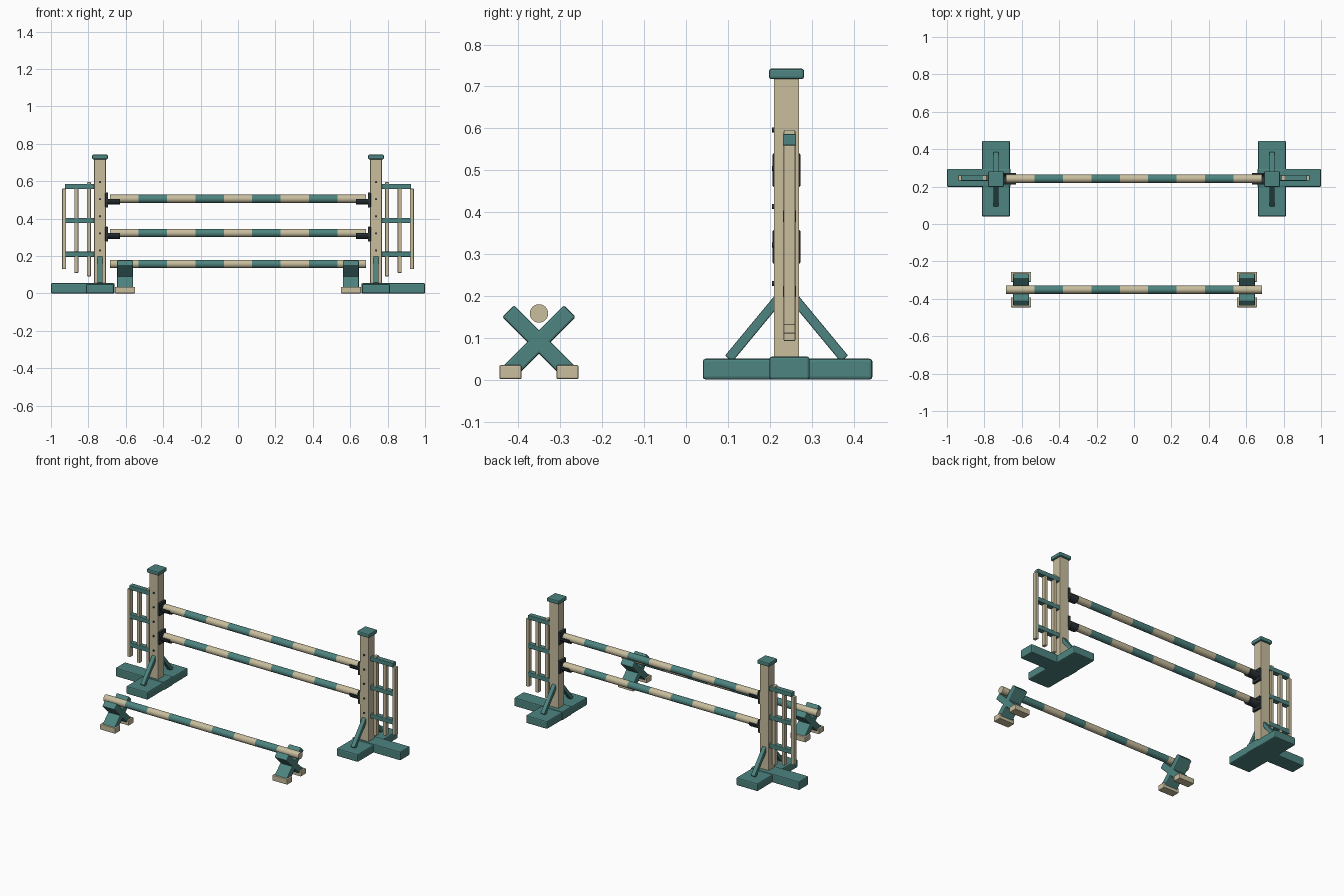
import bpy, bmesh, math
from mathutils import Matrix, Vector

if "Cube" in bpy.data.objects:
    bpy.data.objects.remove(bpy.data.objects["Cube"])


def material(name, rgb):
    m = bpy.data.materials.new(name)
    m.diffuse_color = (*rgb, 1)
    m.use_nodes = True
    m.node_tree.nodes["Principled BSDF"].inputs["Base Color"].default_value = m.diffuse_color
    return m


TEAL = material("teal_paint", (0.075, 0.23, 0.215))
CREAM = material("cream_paint", (0.58, 0.51, 0.34))
DARK = material("dark_metal", (0.025, 0.035, 0.04))


def finish(name, bm, mats, mirror=True, bevel=0.0):
    """Turn a bmesh into an object, optionally bevelled and mirrored to the other side."""
    bmesh.ops.recalc_face_normals(bm, faces=bm.faces)
    me = bpy.data.meshes.new(name)
    bm.to_mesh(me)
    bm.free()
    for m in mats:
        me.materials.append(m)
    ob = bpy.data.objects.new(name, me)
    bpy.context.collection.objects.link(ob)
    if bevel:
        b = ob.modifiers.new("bevel", 'BEVEL')
        b.width, b.segments = bevel, 2
    if mirror:
        ob.modifiers.new("mirror", 'MIRROR').use_axis[0] = True
    return ob


def box(name, centre, size, mat, bevel=0.004, tilt=0.0):
    """Box with an optional rotation about the x axis."""
    bm = bmesh.new()
    mtx = (Matrix.Translation(centre) @ Matrix.Rotation(tilt, 4, 'X')
           @ Matrix.Diagonal((*size, 1)))
    bmesh.ops.create_cube(bm, size=1, matrix=mtx)
    return finish(name, bm, [mat], bevel=bevel)


def striped_pole(name, y, z, r=0.022, half=0.684, bands=9, sides=24):
    """Round pole along x with alternating cream and teal bands."""
    bm = bmesh.new()
    rings = []
    for i in range(bands + 1):
        x = -half + 2 * half * i / bands
        rings.append([bm.verts.new((x, y + r * math.cos(a), z + r * math.sin(a)))
                      for a in (2 * math.pi * k / sides for k in range(sides))])
    for i in range(bands):
        for k in range(sides):
            n = (k + 1) % sides
            f = bm.faces.new((rings[i][k], rings[i][n], rings[i + 1][n], rings[i + 1][k]))
            f.material_index, f.smooth = i % 2, True
    for ring in (rings[0], rings[-1]):
        for e in bm.faces.new(ring).edges:
            e.smooth = False
    return finish(name, bm, [CREAM, TEAL], mirror=False)


def cup(name, y, z, x0, x1, r_in=0.022, r_out=0.031, n=10):
    """Half-round trough that carries a pole end."""
    arc = [math.pi + math.pi * k / n for k in range(n + 1)]
    prof = [(r_out, a) for a in arc] + [(r_in, a) for a in reversed(arc)]
    bm = bmesh.new()
    a_ring, b_ring = ([bm.verts.new((x, y + r * math.cos(a), z + r * math.sin(a)))
                       for r, a in prof] for x in (x0, x1))
    m = len(prof)
    for k in range(m):
        j = (k + 1) % m
        bm.faces.new((a_ring[k], a_ring[j], b_ring[j], b_ring[k]))
    # end faces as quads between outer and inner arcs
    for ring in (a_ring, b_ring):
        for k in range(n):
            bm.faces.new((ring[k], ring[k + 1], ring[m - 2 - k], ring[m - 1 - k]))
    return finish(name, bm, [DARK])


PX, PY = -0.738, 0.24          # post position

# Post, cap and feet
box("post", (PX, PY, 0.375), (0.062, 0.06, 0.70), CREAM, 0.002)
box("post_cap", (PX, PY, 0.73), (0.084, 0.084, 0.025), TEAL, 0.006)
box("cross_foot", (PX, 0.2425, 0.025), (0.15, 0.405, 0.05), TEAL, 0.007)
box("side_foot", (-0.83, 0.247, 0.0275), (0.34, 0.096, 0.055), TEAL, 0.006)

# Diagonal braces in front of and behind the post
for side, label in ((-1, "front_brace"), (1, "back_brace")):
    low = Vector((PX, PY + side * 0.138, 0.05))
    top = Vector((PX, PY + side * 0.018, 0.195))
    d = top - low
    box(label, (low + top) / 2, (0.027, 0.023, d.length), TEAL, 0.003,
        math.atan2(-d.y, d.z))

# Wing of rails and stepped slats
for i, z in enumerate((0.21, 0.39, 0.572)):
    box(f"wing_rail_{i + 1}", (-0.84, 0.247, z), (0.17, 0.032, 0.028), TEAL, 0.003)
for i, (x, z0, z1) in enumerate(((-0.93, 0.13, 0.56), (-0.864, 0.11, 0.577),
                                 (-0.797, 0.092, 0.595))):
    box(f"wing_slat_{i + 1}", (x, 0.247, (z0 + z1) / 2), (0.021, 0.028, z1 - z0),
        CREAM, 0.003)

# Peg holes on the front of the post
for i in range(5):
    bm = bmesh.new()
    bmesh.ops.create_cone(
        bm, cap_ends=True, segments=12, radius1=0.006, radius2=0.006, depth=0.008,
        matrix=Matrix.Translation((PX, 0.2095, 0.23 + i * 0.0915))
        @ Matrix.Rotation(math.pi / 2, 4, 'X'))
    finish(f"peg_hole_{i + 1}", bm, [DARK])

# Jump poles with their cups and plates
for label, z in (("lower", 0.323), ("upper", 0.506)):
    striped_pole(f"{label}_pole", PY + 0.002, z)
    cup(f"{label}_cup", PY + 0.002, z, -0.70, -0.632)
    box(f"{label}_cup_plate", (-0.702, PY, z - 0.006), (0.016, 0.066, 0.08), DARK, 0.003)

# Low ground pole on crossed supports
CX, CY = -0.604, -0.351
striped_pole("ground_pole", CY, 0.158)
for s, label in ((1, "cross_bar_a"), (-1, "cross_bar_b")):
    box(label, (CX, CY, 0.09), (0.086, 0.04, 0.208), TEAL, 0.005, s * math.pi / 4)
    box(f"support_foot_{label[-1]}", (CX, CY + s * 0.068, 0.018), (0.107, 0.053, 0.034),
        CREAM, 0.004)
